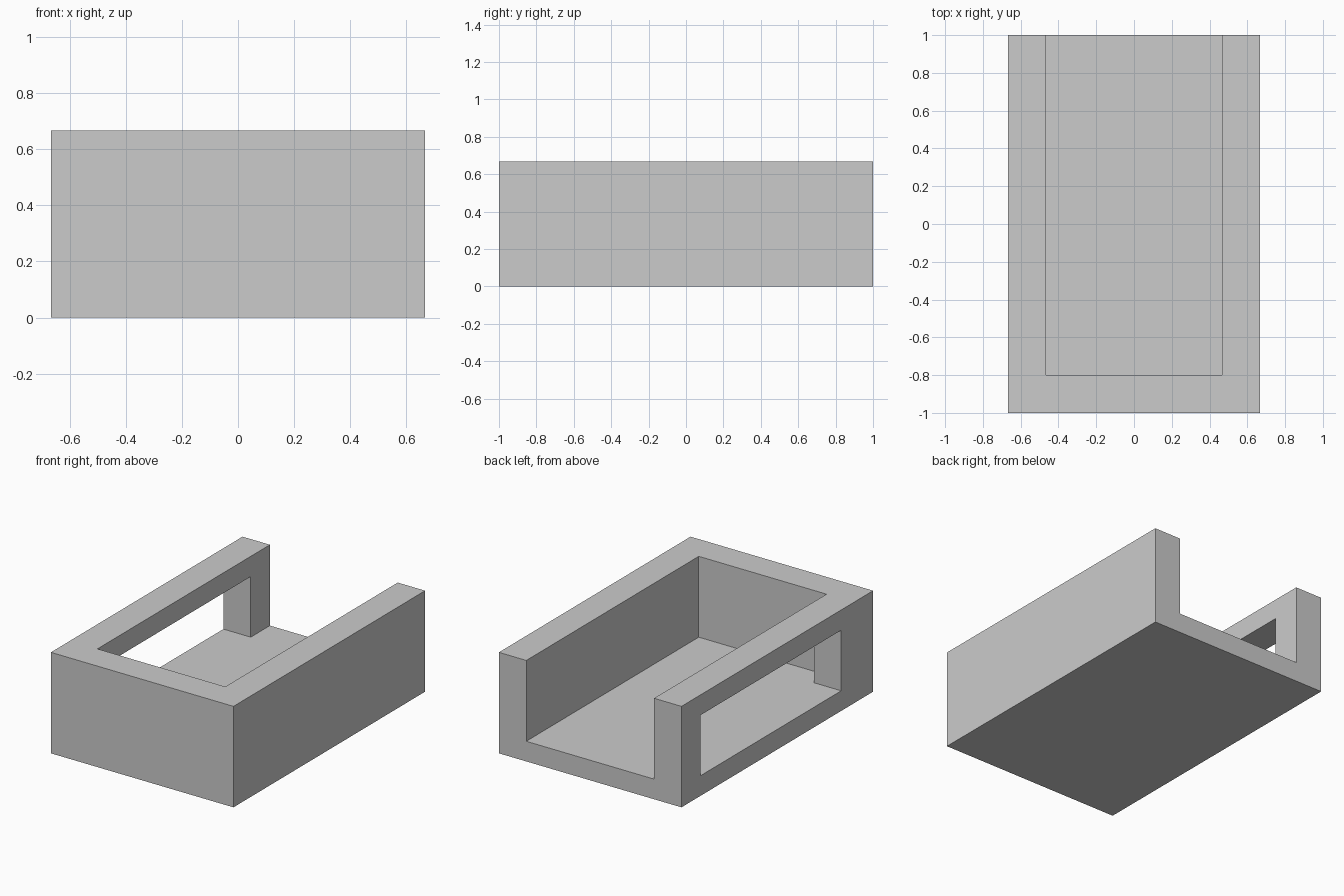
import bpy
import bmesh
from mathutils import Vector

if "Cube" in bpy.data.objects:
    bpy.data.objects.remove(bpy.data.objects["Cube"])

W, L, H = 0.667, 1.0, 0.667    # half width, half length, height
WALL, FLOOR = 0.2, 0.133       # wall and floor thickness


def box(name, lo, hi):
    lo, hi = Vector(lo), Vector(hi)
    bm = bmesh.new()
    bmesh.ops.create_cube(bm, size=1)
    for v in bm.verts:
        v.co = Vector([hi[i] if v.co[i] > 0 else lo[i] for i in range(3)])
    mesh = bpy.data.meshes.new(name)
    bm.to_mesh(mesh)
    bm.free()
    ob = bpy.data.objects.new(name, mesh)
    bpy.context.collection.objects.link(ob)
    return ob


def cut(target, cutter):
    mod = target.modifiers.new(cutter.name, 'BOOLEAN')
    mod.operation = 'DIFFERENCE'
    mod.solver = 'EXACT'
    mod.object = cutter
    cutter.hide_render = True
    cutter.hide_set(True)


# Solid outer block
tray = box("open_tray", (-W, -L, 0), (W, L, H))

# Channel open at the top and back
cut(tray, box("channel_cutter", (-W + WALL, -L + WALL, FLOOR), (W - WALL, L + 0.2, H + 0.2)))

# Window through the left wall, level with the floor
cut(tray, box("window_cutter", (-W - 0.2, -0.667, FLOOR), (-W + WALL + 0.1, 0.8, 0.533)))
